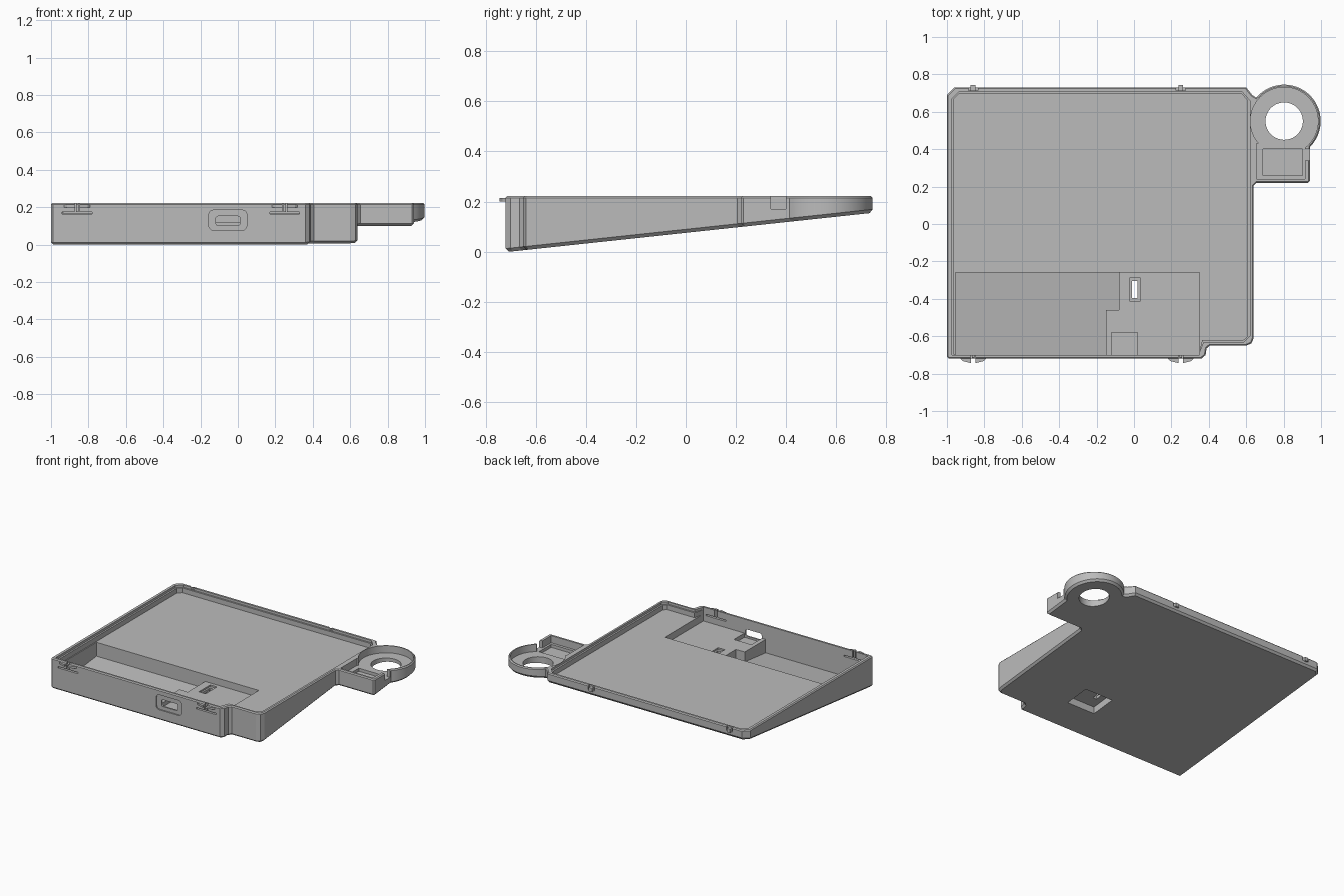
import bpy, bmesh, math

cube = bpy.data.objects.get("Cube")
if cube:
    bpy.data.objects.remove(cube, do_unlink=True)

grey = bpy.data.materials.new("plain grey")
grey.use_nodes = True
COLOUR = (0.5, 0.5, 0.5, 1)
grey.diffuse_color = COLOUR
grey.node_tree.nodes["Principled BSDF"].inputs["Base Color"].default_value = COLOUR

TOP = 0.22
RING_X, RING_Y = 0.803, 0.55


def under(y):
    """Height of the sloping underside."""
    return (y + 0.705) * 0.107


def arc(x, y, r, start, end, steps):
    turn = [math.radians(start + (end - start) * i / steps) for i in range(steps + 1)]
    return [(x + r * math.cos(a), y + r * math.sin(a)) for a in turn]


def rect(x0, x1, y0, y1):
    return [(x0, y0), (x1, y0), (x1, y1), (x0, y1)]


def rounded(x0, x1, z0, z1, r):
    return (arc(x1 - r, z0 + r, r, -90, 0, 4) + arc(x1 - r, z1 - r, r, 0, 90, 4)
            + arc(x0 + r, z1 - r, r, 90, 180, 4) + arc(x0 + r, z0 + r, r, 180, 270, 4))


def solid(name, low, high, chamfer=0):
    """Close the space between two matching loops of points."""
    bm = bmesh.new()
    a = [bm.verts.new(p) for p in low]
    b = [bm.verts.new(p) for p in high]
    ends = [bm.faces.new(a[::-1]), bm.faces.new(b)]
    for i in range(len(a)):
        j = (i + 1) % len(a)
        bm.faces.new((a[i], a[j], b[j], b[i]))
    bmesh.ops.recalc_face_normals(bm, faces=bm.faces)
    if chamfer:
        for face, size in zip(ends, (chamfer, chamfer / 2)):
            bmesh.ops.inset_region(bm, faces=[face], thickness=size, depth=size)
    mesh = bpy.data.meshes.new(name)
    bm.to_mesh(mesh)
    bm.free()
    obj = bpy.data.objects.new(name, mesh)
    bpy.context.collection.objects.link(obj)
    mesh.materials.append(grey)
    return obj


def prism(name, points, floor, top, chamfer=0):
    z = floor if callable(floor) else lambda y: floor
    t = top if callable(top) else lambda y: top
    return solid(name, [(x, y, z(y)) for x, y in points],
                 [(x, y, t(y)) for x, y in points], chamfer)


def upright(name, points, y0, y1):
    return solid(name, [(x, y0, z) for x, z in points], [(x, y1, z) for x, z in points])


# Tray body with the ring holder in one outline
outline = [(-1, -0.71), (-0.99, -0.72), (0.36, -0.72), (0.383, -0.7), (0.388, -0.665),
           (0.405, -0.65), (0.60, -0.65), (0.628, -0.638), (0.64, -0.61), (0.64, 0.205),
           (0.655, 0.22), (0.93, 0.22), (0.94, 0.23)]
outline += arc(RING_X, RING_Y, 0.195, -45, 140, 40)
outline += [(0.632, 0.69), (0.60, 0.73), (-0.96, 0.73), (-1, 0.69)]
body = prism("tray_body", outline, lambda y: under(y) + 0.014, TOP - 0.005, 0.014)


def cut(cutter):
    mod = body.modifiers.new("cut", 'BOOLEAN')
    mod.operation = 'DIFFERENCE'
    mod.solver = 'EXACT'
    mod.object = cutter
    bpy.context.view_layer.objects.active = body
    bpy.ops.object.modifier_apply(modifier=mod.name)
    bpy.data.objects.remove(cutter, do_unlink=True)


# Main cavity, with a wider lip at the rim
def cavity(grow):
    g = grow
    return [(-0.962 - g, -0.697 - g / 4), (0.345, -0.697 - g / 4), (0.365 + g / 2, -0.62 - g),
            (0.585, -0.62 - g), (0.607 + g, -0.60), (0.607 + g, 0.66), (0.575, 0.697 + g),
            (-0.935, 0.697 + g), (-0.962 - g, 0.67)]


cut(prism("cavity_cut", cavity(0), 0.17, 0.4))
cut(prism("lip_cut", cavity(0.012), 0.205, 0.4))

# Front pocket: sloped deep part, raised platform, connector bay
deep = [(-0.955, -0.7), (-0.15, -0.7), (-0.15, -0.46), (-0.08, -0.46),
        (-0.08, -0.26), (-0.955, -0.26)]
cut(prism("platform_cut", rect(-0.955, 0.35, -0.7, -0.26), 0.12, 0.4))
cut(prism("pocket_cut", deep, lambda y: under(y) + 0.022, 0.4))
cut(prism("bay_cut", rect(-0.12, 0.02, -0.7, -0.58), 0.09, 0.4))

# Switch recess below the platform, with its slot
cut(prism("recess_cut", rect(-0.055, 0.17, -0.475, -0.29), -0.2, lambda y: under(y) + 0.05))
cut(prism("slot_step_cut", rect(-0.022, 0.032, -0.415, -0.285), 0.108, 0.4))
cut(prism("slot_cut", rect(-0.01, 0.02, -0.395, -0.305), -0.2, 0.4))

# Connector opening in the front wall
cut(upright("port_recess_cut", rounded(-0.155, 0.048, 0.077, 0.185, 0.025), -0.8, -0.711))
cut(upright("port_cut", rounded(-0.118, 0.012, 0.103, 0.152, 0.012), -0.8, -0.65))

# Ring holder: round seat, through hole, cable box
cut(prism("ring_seat_cut", arc(RING_X, RING_Y, 0.181, 0, 351, 39), 0.17, 0.4))
cut(prism("ring_hole_cut", arc(RING_X, RING_Y, 0.1, 0, 351, 39), -0.2, 0.4))
cut(prism("box_cut", rect(0.655, 0.915, 0.24, 0.43), 0.17, 0.4))
cut(prism("box_recess_cut", rect(0.69, 0.9, 0.26, 0.4), 0.148, 0.4))
cut(prism("box_gap_cut", rect(0.9, 1.0, 0.34, 0.4), 0.17, 0.4))

# Snap latches: slits and ridges in front, small nubs at the back
for side, x in (("left", 0.25), ("right", -0.86)):
    cut(upright("slit_cut", rect(x - 0.08, x + 0.08, 0.164, 0.174), -0.8, -0.68))
    for d in (-1, 1):
        cut(upright("stem_cut", rect(x + d * 0.01 - 0.003, x + d * 0.01 + 0.003, 0.17, 0.4),
                    -0.8, -0.68))
        ridge = [(x + d * 0.012, -0.715), (x + d * 0.075, -0.715), (x + d * 0.055, -0.733),
                 (x + d * 0.012, -0.744)]
        prism(side + ("_outer" if d > 0 else "_inner") + "_latch_ridge", ridge, 0.2, 0.214)
    cut(prism("notch_cut", rect(x - 0.025, x + 0.025, 0.715, 0.8), 0.19, 0.4))
    prism(side + "_back_nub", rect(x - 0.013, x + 0.013, 0.705, 0.742), 0.185, 0.212)

bpy.ops.object.select_all(action='DESELECT')
body.select_set(True)
bpy.context.view_layer.objects.active = body
bpy.ops.object.shade_smooth_by_angle(angle=math.radians(20))
